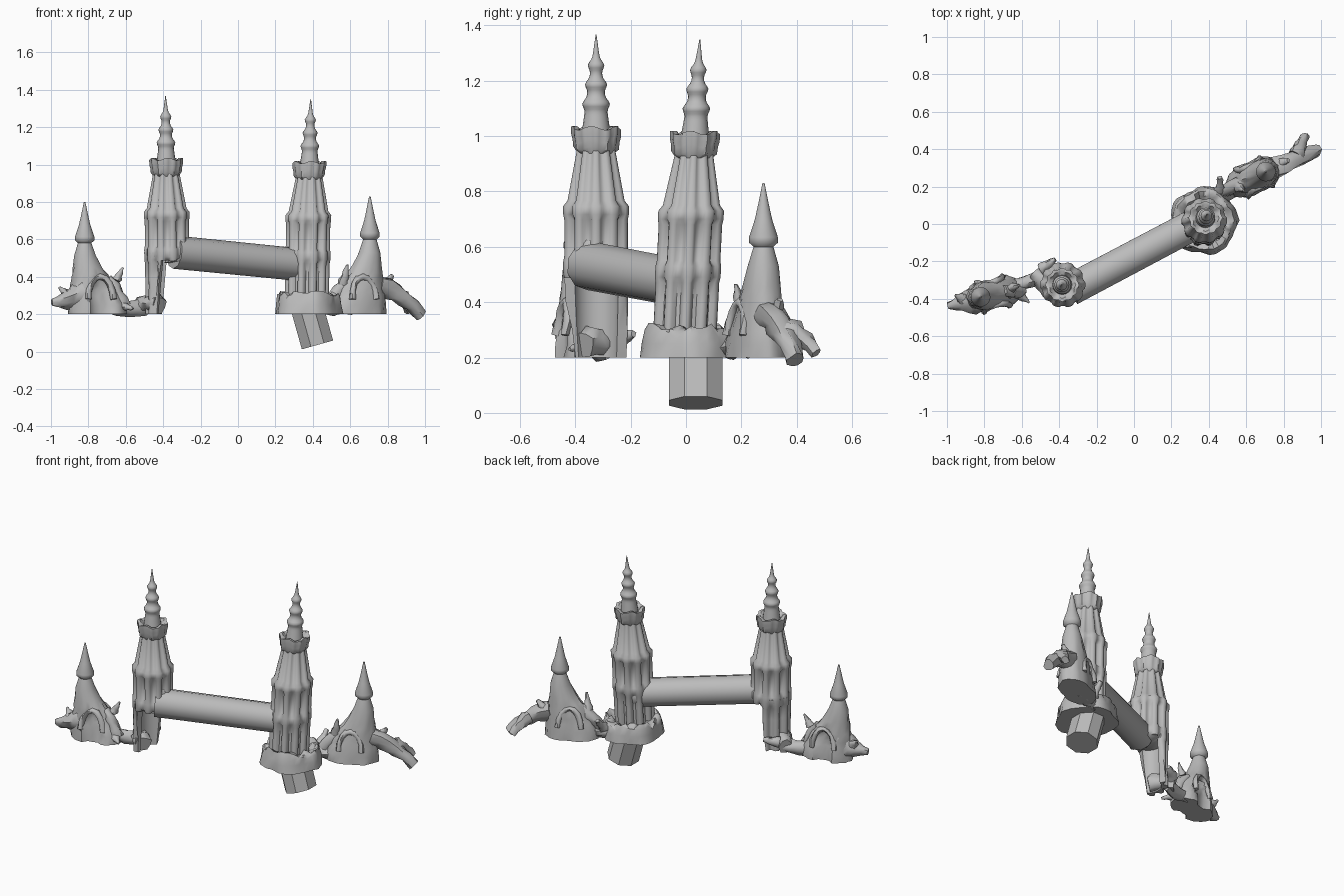
import bpy, bmesh, math, random
from mathutils import Vector

if "Cube" in bpy.data.objects:
    bpy.data.objects.remove(bpy.data.objects["Cube"])

random.seed(4)
stone = bpy.data.materials.new("grey_stone")
stone.diffuse_color = (0.5, 0.5, 0.5, 1)
stone.use_nodes = True
stone.node_tree.nodes["Principled BSDF"].inputs["Base Color"].default_value = stone.diffuse_color


def loft(name, rings, angle=38):
    """Skin a list of closed point rings and cap both ends."""
    bm = bmesh.new()
    vs = [[bm.verts.new(p) for p in r] for r in rings]
    n = len(rings[0])
    for a, b in zip(vs, vs[1:]):
        for i in range(n):
            j = (i + 1) % n
            bm.faces.new((a[i], a[j], b[j], b[i]))
    bm.faces.new(vs[0])
    bm.faces.new(vs[-1])
    bmesh.ops.recalc_face_normals(bm, faces=bm.faces)
    me = bpy.data.meshes.new(name)
    bm.to_mesh(me)
    bm.free()
    me.materials.append(stone)
    ob = bpy.data.objects.new(name, me)
    bpy.context.collection.objects.link(ob)
    bpy.ops.object.select_all(action='DESELECT')
    ob.select_set(True)
    bpy.context.view_layer.objects.active = ob
    bpy.ops.object.shade_smooth_by_angle(angle=math.radians(angle))


def tube(name, pts, radii, n=9, rough=0.0, angle=38, turn=0.0, flat=1.0):
    """Sweep a round, optionally rough, section along points."""
    rings = []
    for i, p in enumerate(pts):
        d = (pts[min(i + 1, len(pts) - 1)] - pts[max(i - 1, 0)]).normalized()
        side = d.cross(Vector((0, 0, 1)))
        side = side.normalized() if side.length > 0.05 else Vector((1, 0, 0))
        up = side.cross(d)
        rings.append([])
        for k in range(n):
            t = math.tau * k / n + turn
            r = radii[i] * (1 + random.uniform(-rough, rough))
            rings[-1].append(p + side * r * flat * math.cos(t) + up * r * math.sin(t))
    loft(name, rings, angle)


def crag(name, start, end, r0, r1, bow=0.0):
    """Ragged tapering arm between two points, bowed up or down."""
    a, b = Vector(start), Vector(end)
    fs = [i / 5 for i in range(6)]
    pts = [a.lerp(b, f) + Vector((0, 0, bow * math.sin(math.pi * f))) for f in fs]
    tube(name, pts, [r0 + (r1 - r0) * f for f in fs], rough=.26, angle=55)


RIBS = 10
LEVELS = (0.2, 0.3, 0.4, 0.47, 0.49, 0.53, 0.55, 0.68, 0.70, 0.73, 0.75, 0.95)


def centre(c, z):
    """Tower axis at a height; c holds x, y and the lean along each."""
    return c[0] + c[2] * (z - .7), c[1] + c[3] * (z - .7)


def polar(c, r, t, z, dz=0.0):
    x, y = centre(c, z)
    return (x + r * math.cos(t), y + r * math.sin(t), z + dz)


def shaft_point(c, t, z, dz=0.0):
    """Ribbed wall: straight below, tapering above, two raised bands."""
    band = abs(z - .51) < .03 or abs(z - .715) < .02
    r = .122 if band else .118
    groove = .07 if band else .2
    if z > .74:
        r, groove = .106 - (z - .75) * .19, .13
    f = abs(math.cos(t * RIBS / 2))
    return polar(c, r * (1 - groove * (1 - min(1, max(0, (f - .4) * 2.2)))), t, z, dz)


def tower(side, c, dz, z0):
    # ribbed shaft
    loft(side + "_tower_shaft", [[shaft_point(c, math.tau * k / 80, z, dz) for k in range(80)]
                                 for z in LEVELS if z >= z0], 50)
    # ragged scalloped gallery collar
    rings = []
    for z, r in ((.92, .064), (.94, .079), (.965, .081), (.985, .086), (1.012, .087), (1.012, .07), (.99, .05)):
        rings.append([])
        for k in range(48):
            t = math.tau * k / 48
            out = r > .065
            rr = r * (1 + .045 * math.cos(t * 12) * out)
            wave = .007 * math.cos(t * 5 + 1) * out
            rings[-1].append(polar(c, rr, t, z, dz + wave))
    loft(side + "_tower_collar", rings, 45)
    # spire with three bulges
    rings = []
    for i in range(38):
        z = .98 + i * .01
        r = .054 * (1.36 - z) / .38
        r += sum(.013 * math.exp(-((z - b) / .017) ** 2) for b in (1.1, 1.17, 1.24))
        rings.append([polar(c, max(r, .002), math.tau * k / 16, z, dz) for k in range(16)])
    loft(side + "_tower_spire", rings, 60)


A, B = (-0.381, -0.325, -.01, 0), (0.376, 0.017, .02, .051)
tower("left", A, 0.017, 0.47)
tower("right", B, 0.0, 0.2)

# broken lower wall of the left tower: only its outer side remains
wall = []
for z in LEVELS[:6]:
    lo, hi = math.radians(112 - (z - .2) * 70), math.radians(232 + (z - .2) * 80)
    arc = [lo + (hi - lo) * k / 32 for k in range(33)]
    wall.append([shaft_point(A, t, z) for t in arc] + [polar(A, .08, t, z) for t in reversed(arc)])
loft("left_tower_broken_wall", wall, 50)
crag("left_tower_foot", (-.53, -.26, .25), (-.42, -.37, .25), .045, .052, .01)

# ragged drum around the right tower's base
drum = []
for z, r in ((.2, .18), (.25, .174), (.295, .165), (.315, .155), (.305, .125), (.27, .1)):
    drum.append([])
    for k in range(36):
        t = math.tau * k / 36
        rr = r * (1 + .04 * math.sin(5 * t + 1) + random.uniform(-.03, .03))
        zz = z + (random.uniform(-.025, .014) if z > .28 else 0)
        drum[-1].append((.373 + rr * math.cos(t), .018 + rr * math.sin(t), zz))
loft("right_tower_drum", drum, 50)

# leaning pier under the drum, and the beam joining the towers
tube("lower_pier", [Vector((.365, .035, .25)), Vector((.425, .035, .036))], [.094, .094], 8,
     angle=30, turn=math.pi / 8, flat=1.12)
tube("bridge_beam", [Vector((-.34, -.352, .532)), Vector((.36, .018, .462))], [.089, .087], 10, angle=42, turn=.31)
crag("beam_bracket", (-.33, -.335, .62), (-.32, -.345, .48), .05, .06)


def pavilion(side, c, deg, sgn, squash, sink):
    """Tent body, long and shallow below, round with an eave above."""
    a = math.radians(deg)
    u, v = Vector((math.cos(a), math.sin(a))), Vector((-math.sin(a), math.cos(a)))
    rings = []
    for z, length in ((.2, .158), (.25, .155), (.3, .138), (.33, .129), (.36, .12), (.39, .109), (.42, .096),
                      (.46, .079), (.53, .058), (.6, .036), (.615, .052), (.635, .052), (.7, .031),
                      (.76, .018), (.83, .004)):
        wide = max(0, length - .055)
        depth = length - .6 * wide
        rings.append([])
        for k in range(32):
            t = math.tau * k / 32
            j = 1 + (random.uniform(-.04, .04) if z < .5 else 0)
            along = sgn * .7 * wide + length * j * math.cos(t)
            # sunken arch on both faces
            arch = ((along - sgn * .07) / .06) ** 2 + ((z - .28) / .12) ** 2 < 1
            p = Vector(c) + u * along + v * depth * j * math.sin(t) * (sink if arch else 1)
            zz = z + (random.uniform(-.008, .008) if .22 < z < .5 else 0)
            rings[-1].append((p.x, p.y, .2 + (zz - .2) * squash))
    loft(side + "_pavilion", rings, 50)
    # raised arch rims on both faces
    for face, s in (("front", -1), ("back", 1)):
        path = []
        for i in range(9):
            t = math.pi * i / 8
            p = Vector(c) + u * (sgn * .07 + .07 * math.cos(t)) + v * s * (.08 - .02 * math.sin(t))
            path.append(Vector((p.x, p.y, .28 + .12 * math.sin(t))))
        tube(f"{side}_{face}_arch_rim", path, [.017] * 9, 7, rough=.2, angle=55)


pavilion("right", (.705, .28), 25, -1, 1, .92)
pavilion("left", (-.82, -.39), 14, 1, .952, .65)

# ragged outer arms
crag("right_outer_arm", (.75, .3, .355), (.978, .395, .19), .06, .03, .03)
crag("right_arm_spur", (.86, .37, .3), (.915, .47, .215), .045, .022, .015)
crag("right_arm_fin", (.78, .32, .35), (.825, .34, .41), .035, .01)
crag("left_outer_arm", (-.82, -.395, .3), (-.995, -.44, .265), .085, .018, -.005)
crag("left_arm_fin", (-.9, -.41, .29), (-.955, -.38, .345), .04, .006)

# broken links between pavilions and towers
crag("right_link_low", (.44, .14, .23), (.6, .23, .25), .035, .05)
crag("right_link_prop", (.48, .17, .25), (.63, .25, .39), .035, .04, .02)
crag("right_link_spike", (.56, .2, .36), (.585, .18, .465), .03, .006)
crag("right_link_stub", (.46, .18, .27), (.46, .25, .34), .03, .012)
crag("left_link", (-.73, -.37, .26), (-.49, -.28, .235), .052, .034, -.012)
crag("left_link_prop", (-.7, -.36, .39), (-.61, -.36, .24), .03, .035, .015)
crag("left_link_spike", (-.65, -.34, .38), (-.615, -.33, .45), .025, .005)
crag("left_low_spur", (-.62, -.37, .245), (-.56, -.42, .23), .03, .006)
crag("left_rubble", (-.5, -.24, .265), (-.42, -.19, .285), .035, .012)
